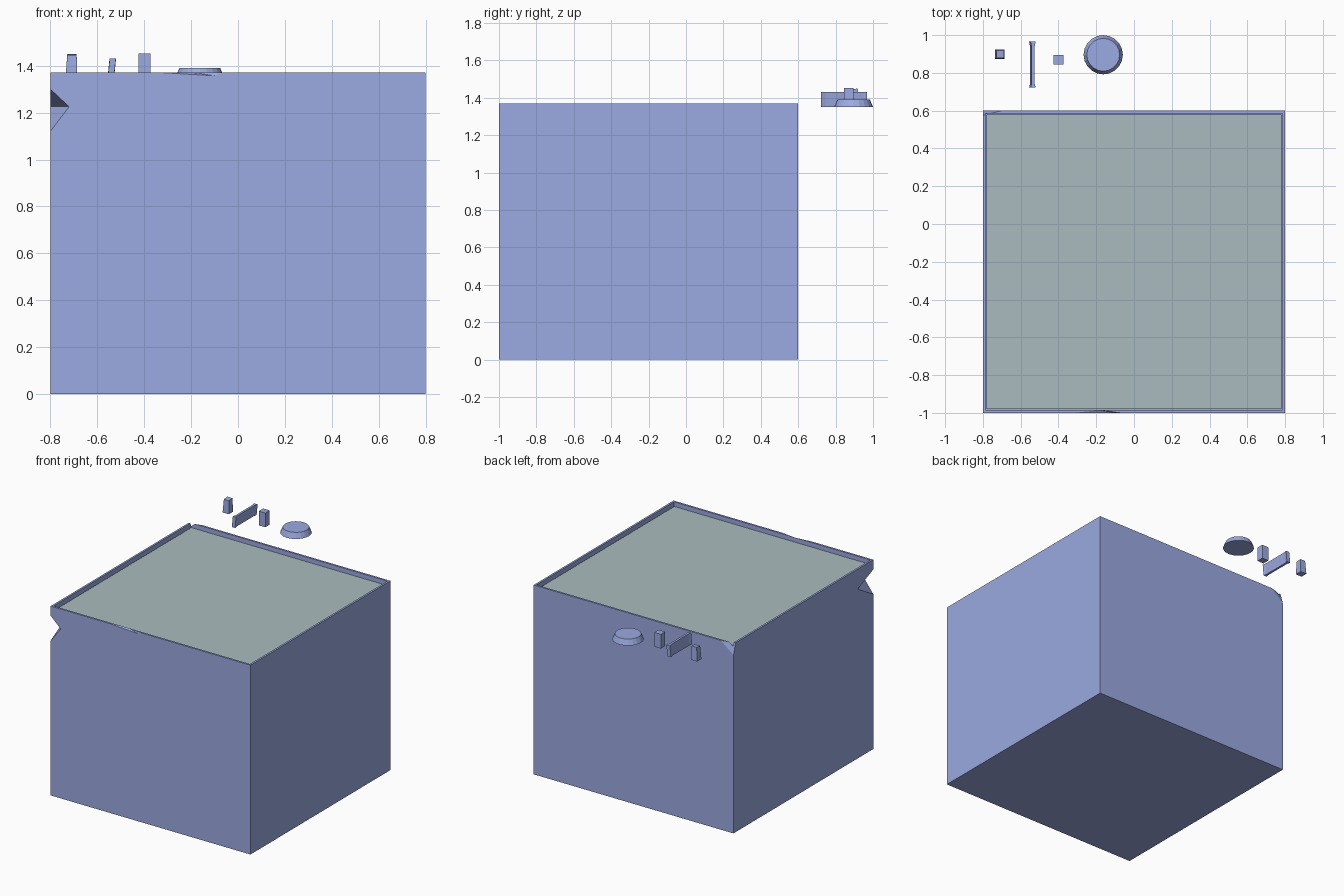
import bpy, bmesh, math
from mathutils import Vector

if "Cube" in bpy.data.objects:
    bpy.data.objects.remove(bpy.data.objects["Cube"])

TOP, BASE = 1.37, 1.35


def material(name, rgb):
    m = bpy.data.materials.new(name)
    m.diffuse_color = (*rgb, 1)
    m.use_nodes = True
    m.node_tree.nodes["Principled BSDF"].inputs["Base Color"].default_value = m.diffuse_color
    return m


STONE = material("blue_stone", (0.33, 0.40, 0.75))
WATER = material("water", (0.40, 0.50, 0.52))


def make(name, bm, mat):
    bmesh.ops.recalc_face_normals(bm, faces=bm.faces[:])
    me = bpy.data.meshes.new(name)
    bm.to_mesh(me)
    bm.free()
    ob = bpy.data.objects.new(name, me)
    bpy.context.collection.objects.link(ob)
    me.materials.append(mat)
    return ob


def box(x0, x1, y0, y1, z0, z1):
    bm = bmesh.new()
    bmesh.ops.create_cube(bm, size=1)
    for v in bm.verts:
        v.co = ((x0 + x1) / 2 + v.co.x * (x1 - x0),
                (y0 + y1) / 2 + v.co.y * (y1 - y0),
                (z0 + z1) / 2 + v.co.z * (z1 - z0))
    return bm


# Large block with a thin raised rim around a shallow recess
bm = box(-0.8, 0.8, -1, 0.6, 0, TOP)
lid = max(bm.faces, key=lambda f: f.calc_center_median().z)
bmesh.ops.inset_region(bm, faces=[lid], thickness=0.02)
pit = bmesh.ops.extrude_discrete_faces(bm, faces=[lid])["faces"][0]
bmesh.ops.translate(bm, verts=pit.verts[:], vec=(0, 0, -0.05))
block = make("block", bm, STONE)


# Chips broken from the edges: hulls grown about a point on the cut surface
def chip(points, on_cut):
    pts = [Vector(p) for p in points]
    pivot = sum((pts[i] for i in on_cut), Vector()) / len(on_cut)
    bm = bmesh.new()
    for p in pts:
        bm.verts.new(pivot + (p - pivot) * 1.5)
    bmesh.ops.convex_hull(bm, input=bm.verts[:])
    cutter = make("chip_cutter", bm, STONE)
    cutter.hide_render = True
    mod = block.modifiers.new("chip", "BOOLEAN")
    mod.operation, mod.solver, mod.object = "DIFFERENCE", "EXACT", cutter
    bpy.context.view_layer.objects.active = block
    bpy.ops.object.modifier_apply(modifier=mod.name)
    bpy.data.objects.remove(cutter)


# front left edge, back left corner, front rim
chip([(-0.8, -1, 1.30), (-0.8, -1, 1.12), (-0.72, -1, 1.225), (-0.8, -0.82, 1.225)], (2, 3))
chip([(-0.8, 0.575, TOP), (-0.7, 0.6, TOP), (-0.8, 0.6, 1.29), (-0.8, 0.6, TOP)], (0, 1, 2))
chip([(-0.32, -1, TOP), (-0.07, -1, TOP), (-0.1, -1, 1.357), (-0.18, -0.985, TOP)], (2, 3))

# Water sheet filling the recess
make("water_surface", box(-0.78, 0.78, -0.98, 0.58, 1.32, 1.34), WATER)

# Plain post
make("plain_post", box(-0.425, -0.373, 0.845, 0.895, BASE, 1.453), STONE)

# Tapered post with a sloping top
bm = box(-0.735, -0.685, 0.873, 0.923, BASE, 1.445)
for v in bm.verts:
    if v.co.z > 1.4:
        v.co.x = -0.708 + (v.co.x + 0.71) * 0.8
        v.co.y = 0.898 + (v.co.y - 0.898) * 0.8
        v.co.z += 0.004 if v.co.y > 0.9 else 0
make("tapered_post", bm, STONE)

# Plank: flared ends, slightly leaning
bm = bmesh.new()
rings = []
for y, w in ((0.722, 0.013), (0.745, 0.008), (0.94, 0.008), (0.967, 0.014)):
    rings.append([bm.verts.new((-0.538 + s * w + lean, y, z))
                  for s, z, lean in ((-1, BASE, -0.004), (1, BASE, -0.004),
                                     (1, 1.43, 0.004), (-1, 1.43, 0.004))])
for a, b in zip(rings, rings[1:]):
    for i in range(4):
        j = (i + 1) % 4
        bm.faces.new((a[i], a[j], b[j], b[i]))
bm.faces.new(rings[0])
bm.faces.new(rings[-1])
make("leaning_plank", bm, STONE)

# Low round stone with sloping sides
bm = bmesh.new()
bmesh.ops.create_cone(bm, cap_ends=True, segments=20, radius1=0.104, radius2=0.087, depth=0.04)
bmesh.ops.translate(bm, verts=bm.verts[:], vec=(-0.163, 0.896, BASE + 0.02))
make("round_stone", bm, STONE)
